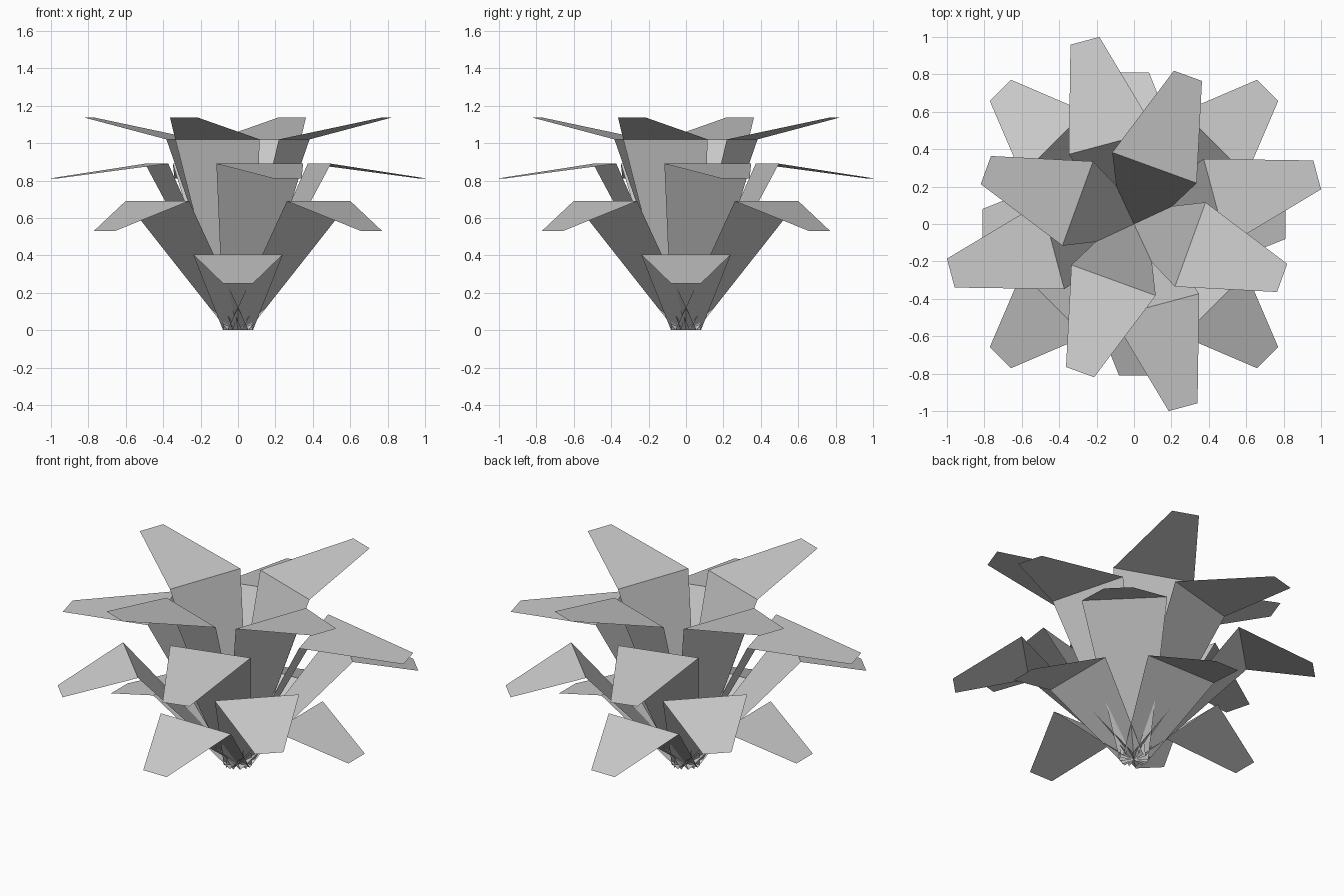
import bpy, bmesh, math
from mathutils import Matrix

cube = bpy.data.objects.get("Cube")
if cube:
    bpy.data.objects.remove(cube, do_unlink=True)

# Single leaf colour
leaf_mat = bpy.data.materials.new("pale_grey_leaf")
leaf_mat.use_nodes = True
colour = (0.6, 0.6, 0.6, 1)
leaf_mat.diffuse_color = colour
leaf_mat.node_tree.nodes["Principled BSDF"].inputs["Base Color"].default_value = colour

# Half widths of every leaf at its base, fold and tip
HALF_WIDTHS = (0.08, 0.24, 0.08)


def make_leaf(name, angle, fold, tip):
    """Thin folded leaf: a rising stem panel, then a tapering blade."""
    bm = bmesh.new()
    turn = Matrix.Rotation(math.radians(angle), 4, "Z")
    rows = []
    for (reach, height), half in zip(((0, 0), fold, tip), HALF_WIDTHS):
        rows.append([bm.verts.new((reach, side * half, height)) for side in (-1, 1)])
    for low, high in zip(rows, rows[1:]):
        bm.faces.new((low[0], high[0], high[1], low[1]))
    bm.transform(turn)
    mesh = bpy.data.meshes.new(name)
    bm.to_mesh(mesh)
    bm.free()
    mesh.materials.append(leaf_mat)
    bpy.context.collection.objects.link(bpy.data.objects.new(name, mesh))


# Tiers: name, start angle, fold (reach, height), tip (reach, height)
TIERS = (
    ("bottom_leaf", 0, (0.41, 0.405), (0.81, 0.25)),
    ("lower_leaf", 45, (0.61, 0.69), (1.01, 0.53)),
    ("upper_leaf", 15, (0.45, 0.89), (1.014, 0.812)),
    ("crown_leaf", 70, (0.32, 1.02), (0.843, 1.136)),
)
for name, start, fold, tip in TIERS:
    for i in range(4):
        make_leaf(f"{name}_{i + 1}", start + 90 * i, fold, tip)
